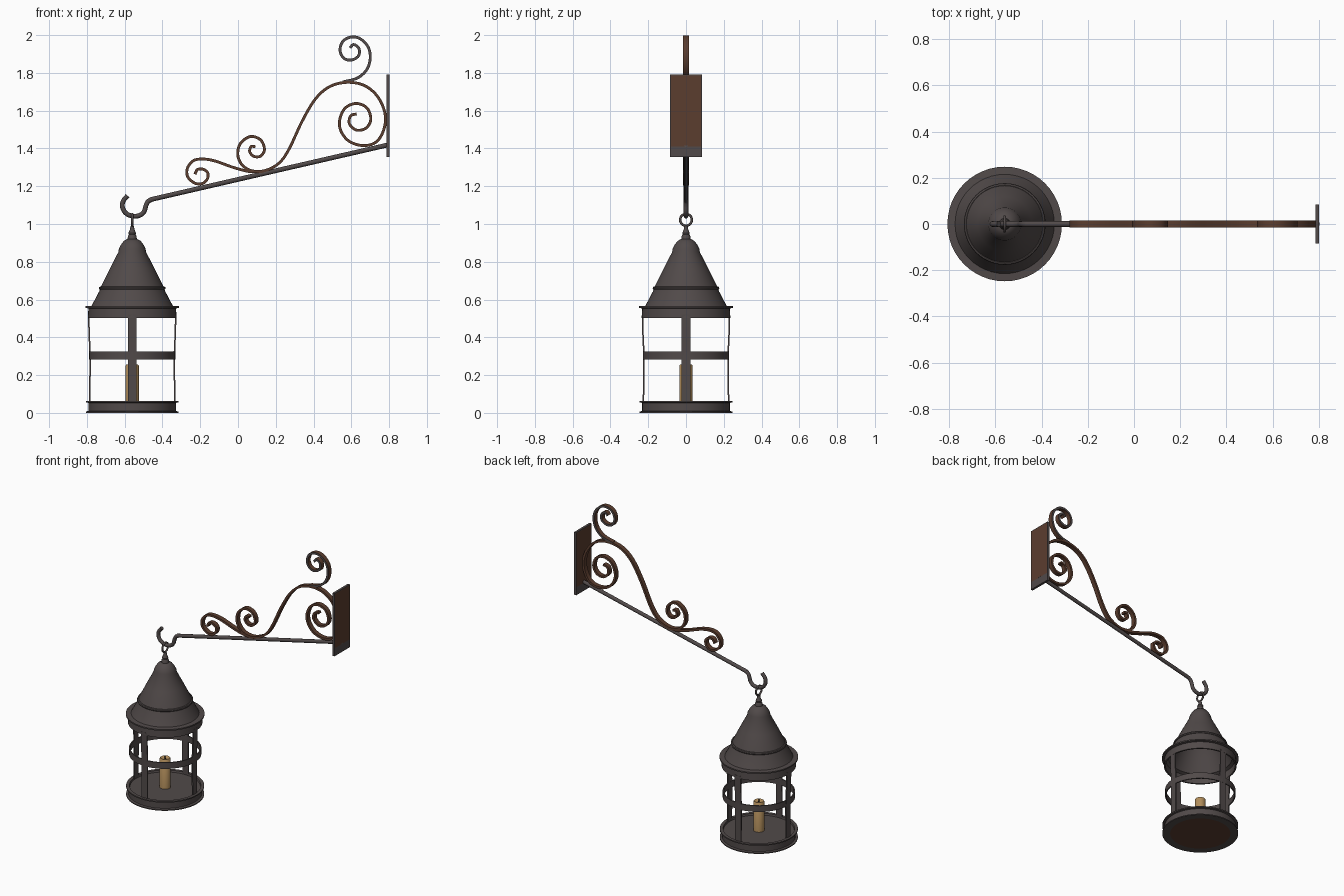
import bpy, bmesh, math
from mathutils import Vector

if "Cube" in bpy.data.objects:
    bpy.data.objects.remove(bpy.data.objects["Cube"])

LX = -0.56  # lantern axis


def mat(name, rgb):
    m = bpy.data.materials.new(name)
    m.diffuse_color = (*rgb, 1)
    m.use_nodes = True
    m.node_tree.nodes["Principled BSDF"].inputs["Base Color"].default_value = m.diffuse_color
    return m


IRON = mat("dark iron", (0.082, 0.068, 0.067))
RUST = mat("rust brown", (0.105, 0.047, 0.028))
WAX = mat("candle wax", (0.46, 0.28, 0.11))
WICK = mat("black wick", (0.02, 0.016, 0.014))


def finish(name, bm, mats, rule=None, smooth=True):
    bmesh.ops.recalc_face_normals(bm, faces=bm.faces)
    if rule:
        for f in bm.faces:
            f.material_index = rule(f)
    me = bpy.data.meshes.new(name)
    bm.to_mesh(me)
    bm.free()
    for m in mats:
        me.materials.append(m)
    ob = bpy.data.objects.new(name, me)
    bpy.context.collection.objects.link(ob)
    if smooth:
        bpy.context.view_layer.objects.active = ob
        ob.select_set(True)
        bpy.ops.object.shade_smooth_by_angle(angle=math.radians(35))
        ob.select_set(False)
    return ob


def lathe(name, profile, mats, rule=None, n=48, closed=False):
    """Spin a (radius, z) profile round the lantern axis."""
    bm = bmesh.new()
    vs = [bm.verts.new((LX + r, 0, z)) for r, z in profile]
    es = [bm.edges.new(p) for p in zip(vs, vs[1:])]
    if closed:
        es.append(bm.edges.new((vs[-1], vs[0])))
    bmesh.ops.spin(bm, geom=vs + es, cent=(LX, 0, 0), axis=(0, 0, 1),
                   angle=math.tau, steps=n)
    bmesh.ops.remove_doubles(bm, verts=bm.verts, dist=1e-5)
    return finish(name, bm, mats, rule)


def spline(pts, n=6):
    """Catmull-Rom curve through (x, z) points."""
    p = [Vector(q) for q in pts]
    p = [2 * p[0] - p[1]] + p + [2 * p[-1] - p[-2]]
    out = []
    for a, b, c, d in zip(p, p[1:], p[2:], p[3:]):
        for i in range(n):
            t = i / n
            out.append(0.5 * (2 * b + (c - a) * t + (2 * a - 5 * b + 4 * c - d) * t * t
                              + (3 * b - a - 3 * c + d) * t ** 3))
    return out + [p[-2]]


def sweep(name, path, section, mats, rule=None):
    """Sweep an (in-plane offset, y) section along a path in the xz plane."""
    bm = bmesh.new()
    rings = []
    for i, p in enumerate(path):
        t = (path[min(i + 1, len(path) - 1)] - path[max(i - 1, 0)]).normalized()
        rings.append([bm.verts.new((p.x - t.y * u, y, p.y + t.x * u)) for u, y in section])
    k = len(section)
    for a, b in zip(rings, rings[1:]):
        for j in range(k):
            bm.faces.new((a[j], a[(j + 1) % k], b[(j + 1) % k], b[j]))
    bm.faces.new(rings[0])
    bm.faces.new(rings[-1])
    return finish(name, bm, mats, rule)


def rect(t, w):
    return [(-t / 2, -w / 2), (t / 2, -w / 2), (t / 2, w / 2), (-t / 2, w / 2)]


def disc(r, n=12):
    return [(r * math.cos(i * math.tau / n), r * math.sin(i * math.tau / n)) for i in range(n)]


# Lantern base tray, rusty underneath
lathe("lantern_base", [(0, 0), (0.195, 0), (0.246, 0), (0.246, 0.007), (0.232, 0.01),
      (0.232, 0.053), (0.246, 0.056), (0.246, 0.064), (0.225, 0.064), (0.222, 0.052), (0, 0.052)],
      [IRON, RUST], lambda f: int(f.normal.z < -0.9 and f.calc_center_median().z < 0.001 and
      math.hypot(f.calc_center_median().x - LX, f.calc_center_median().y) < 0.19))

# Hollow roof with eave band, skirt, cone and cap
lathe("lantern_roof", [(0.225, 0.503), (0.235, 0.503), (0.232, 0.553), (0.248, 0.556),
      (0.248, 0.565), (0.215, 0.567), (0.174, 0.645), (0.165, 0.67), (0.118, 0.765),
      (0.073, 0.852), (0.071, 0.868), (0.06, 0.89), (0.045, 0.91), (0.028, 0.92), (0, 0.922),
      (0, 0.895), (0.06, 0.85), (0.16, 0.655), (0.205, 0.562), (0.225, 0.553)],
      [IRON], closed=True)
lathe("roof_bead", [(0.168 + 0.009 * math.cos(a), 0.66 + 0.009 * math.sin(a))
      for a in [i * math.tau / 8 for i in range(8)]], [IRON], closed=True)

# Finial and hanging ring
lathe("finial", [(0, 0.915), (0.025, 0.918), (0.023, 0.935), (0.018, 0.945), (0.02, 0.953),
      (0.012, 0.97), (0.009, 0.99), (0, 0.993)], [IRON], n=20)
bpy.ops.mesh.primitive_torus_add(major_radius=0.031, minor_radius=0.0065, major_segments=32,
                                 minor_segments=10, location=(LX, 0, 1.022),
                                 rotation=(0, math.pi / 2, 0))
ring = bpy.context.object
ring.name = "hanging_ring"
ring.data.materials.append(IRON)
bpy.ops.object.shade_smooth()
ring.select_set(False)

# Middle hoop and four flat posts
lathe("middle_hoop", [(0.22, 0.283), (0.228, 0.283), (0.228, 0.326), (0.22, 0.326)],
      [IRON], closed=True)
post_path = spline([(0.226, 0.04), (0.224, 0.16), (0.223, 0.3), (0.228, 0.42), (0.23, 0.52)], 3)
for i, side in enumerate(("right", "back", "left", "front")):
    post = sweep("post_" + side, post_path, rect(0.008, 0.046), [IRON])
    post.location.x = LX
    post.rotation_euler.z = i * math.pi / 2

# Candle and wick
lathe("candle", [(0, 0.05), (0.035, 0.05), (0.035, 0.25), (0.031, 0.256), (0.012, 0.248),
      (0, 0.247)], [WAX], n=24)
lathe("wick", [(0, 0.245), (0.004, 0.245), (0.003, 0.268), (0, 0.268)], [WICK], n=8)

# Arm running into the open hook
hook = [(-0.452, 1.131), (-0.475, 1.12), (-0.487, 1.098), (-0.497, 1.066), (-0.522, 1.045),
        (-0.56, 1.042), (-0.594, 1.058), (-0.612, 1.09), (-0.607, 1.122), (-0.585, 1.15)]
sweep("arm_and_hook", spline([(0.8, 1.42), (0.1, 1.259), (-0.42, 1.139)] + hook),
      disc(0.0125), [IRON])

# Scrollwork: flat bars
main = [(-0.228, 1.263), (-0.215, 1.288), (-0.185, 1.29), (-0.16, 1.27), (-0.163, 1.237),
        (-0.19, 1.214), (-0.23, 1.217), (-0.266, 1.25), (-0.268, 1.295), (-0.236, 1.335),
        (-0.185, 1.344), (-0.12, 1.333), (-0.02, 1.298), (0.07, 1.277), (0.15, 1.285),
        (0.22, 1.325), (0.272, 1.4), (0.34, 1.545), (0.41, 1.662), (0.485, 1.727),
        (0.575, 1.75), (0.665, 1.735), (0.735, 1.68), (0.776, 1.595), (0.775, 1.51),
        (0.735, 1.437), (0.665, 1.415), (0.59, 1.437), (0.546, 1.49), (0.538, 1.55),
        (0.567, 1.613), (0.625, 1.638), (0.682, 1.615), (0.703, 1.555), (0.678, 1.508),
        (0.628, 1.497), (0.59, 1.53), (0.596, 1.572), (0.628, 1.583)]
middle = [(0.13, 1.276), (0.065, 1.284), (0.02, 1.315), (-0.001, 1.365), (0.012, 1.425),
          (0.065, 1.463), (0.12, 1.445), (0.14, 1.395), (0.12, 1.36), (0.085, 1.358),
          (0.062, 1.382), (0.07, 1.41), (0.092, 1.409)]
top = [(0.555, 1.752), (0.63, 1.772), (0.68, 1.815), (0.7, 1.875), (0.69, 1.935),
       (0.648, 1.98), (0.6, 1.99), (0.556, 1.968), (0.54, 1.92), (0.56, 1.878),
       (0.6, 1.868), (0.638, 1.89), (0.64, 1.93), (0.612, 1.95), (0.593, 1.932)]
bar = rect(0.015, 0.031)
sweep("main_scroll", spline(main), bar, [RUST])
sweep("middle_scroll", spline(middle), bar, [RUST])
sweep("top_scroll", spline(top), bar, [IRON, RUST], lambda f: int(abs(f.normal.y) < 0.5))

# Wall plate: rusty panels framed in iron, bare near the bottom
bm = bmesh.new()
bmesh.ops.create_cube(bm, size=1)
for v in bm.verts:
    v.co = Vector((0.793 + v.co.x * 0.016, v.co.y * 0.168, 1.573 + v.co.z * 0.436))
panels = [f for f in bm.faces if abs(f.normal.x) > 0.9]
bmesh.ops.inset_individual(bm, faces=panels, thickness=0.007)
bmesh.ops.bisect_plane(bm, geom=bm.verts[:] + bm.edges[:] + bm.faces[:],
                       plane_co=(0, 0, 1.41), plane_no=(0, 0, 1))


def panel_rule(f):
    c = f.calc_center_median()
    return int(abs(f.normal.x) > 0.9 and c.z > 1.41 and abs(c.y) < 0.06 and c.z < 1.78)


finish("wall_plate", bm, [IRON, RUST], panel_rule, smooth=False)
